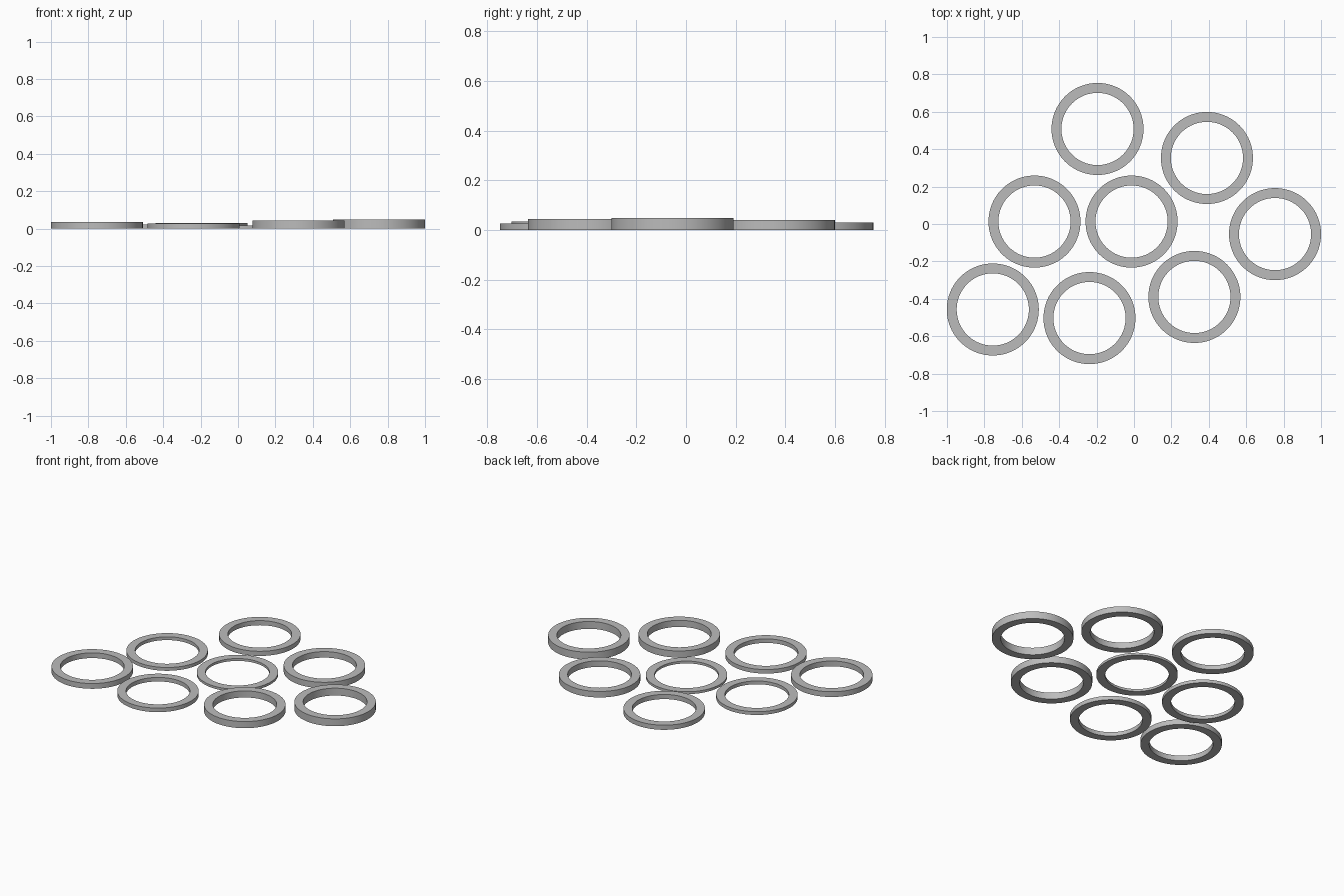
import bpy
import bmesh
import math

cube = bpy.data.objects.get("Cube")
if cube:
    bpy.data.objects.remove(cube, do_unlink=True)

OUTER, INNER, SIDES = 0.246, 0.193, 96

grey = bpy.data.materials.new("plain grey")
grey.use_nodes = True
colour = (0.5, 0.5, 0.5, 1)
grey.diffuse_color = colour
grey.node_tree.nodes["Principled BSDF"].inputs["Base Color"].default_value = colour


def make_ring(name, x, y, height):
    """Flat spacer ring: a rectangular section spun around z."""
    bm = bmesh.new()
    section = [(INNER, 0), (OUTER, 0), (OUTER, height), (INNER, height)]
    verts = [bm.verts.new((r, 0, z)) for r, z in section]
    edges = [bm.edges.new((verts[i], verts[i - 1])) for i in range(len(verts))]
    bmesh.ops.spin(bm, geom=verts + edges, cent=(0, 0, 0), axis=(0, 0, 1),
                   angle=math.tau, steps=SIDES, use_merge=False)
    bmesh.ops.remove_doubles(bm, verts=bm.verts, dist=0.0001)
    bmesh.ops.recalc_face_normals(bm, faces=bm.faces)
    mesh = bpy.data.meshes.new(name)
    bm.to_mesh(mesh)
    bm.free()
    mesh.materials.append(grey)
    ring = bpy.data.objects.new(name, mesh)
    ring.location = (x, y, 0)
    bpy.context.collection.objects.link(ring)
    # Smooth walls with crisp rims
    bpy.ops.object.select_all(action="DESELECT")
    ring.select_set(True)
    bpy.context.view_layer.objects.active = ring
    bpy.ops.object.shade_smooth_by_angle(angle=math.radians(30))


# Centre and thickness of each ring, thinnest to thickest
rings = [
    (-0.013, 0.013, 0.016),
    (-0.532, 0.013, 0.022),
    (-0.238, -0.503, 0.027),
    (-0.195, 0.508, 0.031),
    (-0.755, -0.457, 0.035),
    (0.39, 0.353, 0.04),
    (0.323, -0.39, 0.044),
    (0.754, -0.054, 0.049),
]
for number, (x, y, height) in enumerate(rings, 1):
    make_ring(f"spacer_ring_{number}", x, y, height)
